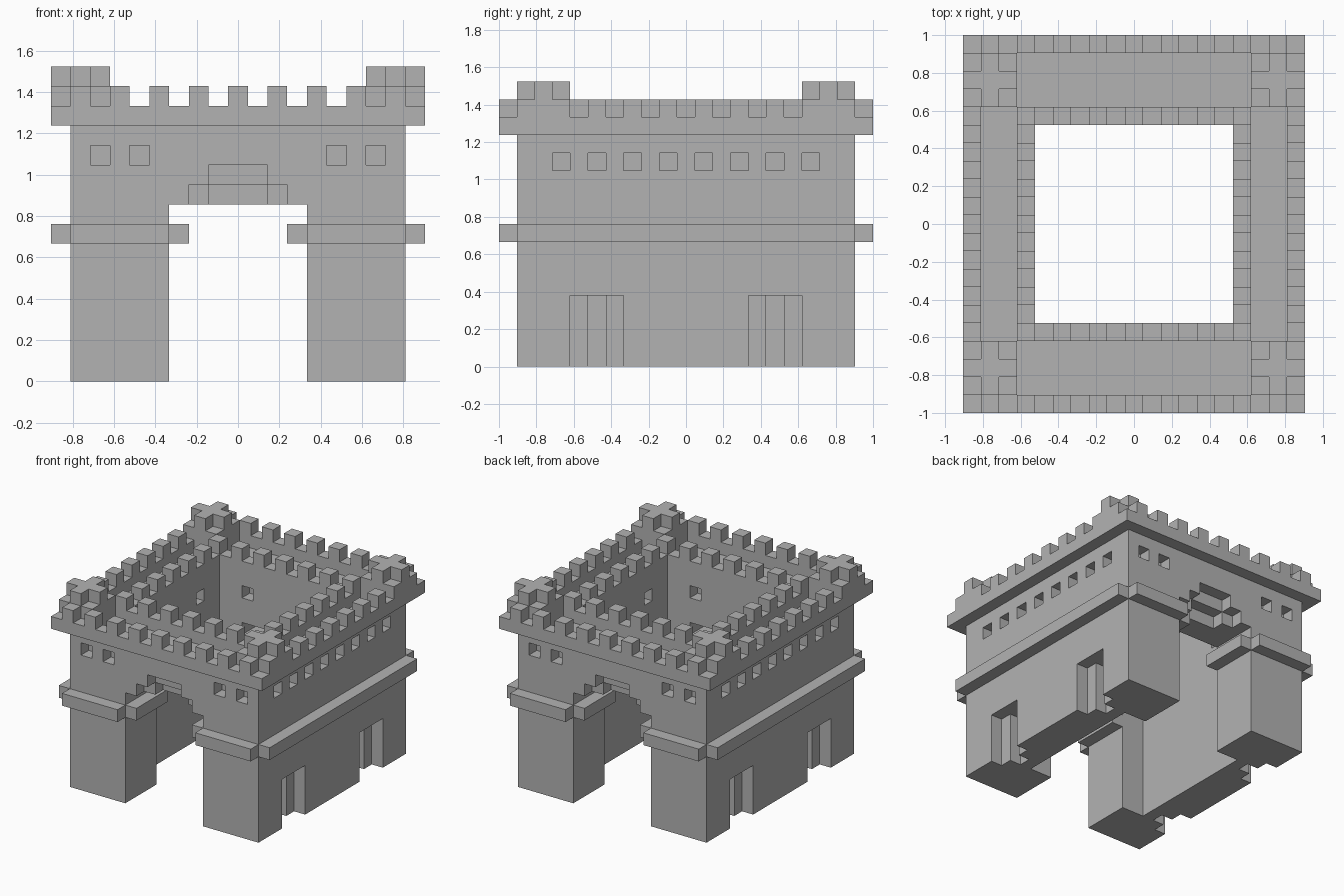
import bpy
import bmesh
from mathutils import Matrix, Vector

U = 2 / 21  # one building block

cube = bpy.data.objects.get("Cube")
if cube:
    bpy.data.objects.remove(cube, do_unlink=True)

stone = bpy.data.materials.new("grey_stone")
stone.use_nodes = True
GREY = (0.45, 0.45, 0.45, 1)
stone.diffuse_color = GREY
stone.node_tree.nodes["Principled BSDF"].inputs["Base Color"].default_value = GREY


def blocks(name, boxes):
    """One object from boxes given as (x0, x1, y0, y1, z0, z1) in blocks."""
    bm = bmesh.new()
    for x0, x1, y0, y1, z0, z1 in boxes:
        centre = Vector((x0 + x1, y0 + y1, z0 + z1)) * U / 2
        size = Matrix.Diagonal((abs(x1 - x0) * U, abs(y1 - y0) * U, (z1 - z0) * U, 1))
        bmesh.ops.create_cube(bm, size=1, matrix=Matrix.Translation(centre) @ size)
    mesh = bpy.data.meshes.new(name)
    bm.to_mesh(mesh)
    bm.free()
    mesh.materials.append(stone)
    obj = bpy.data.objects.new(name, mesh)
    bpy.context.collection.objects.link(obj)
    return obj


def cut(target, boxes):
    """Subtract boxes that do not touch one another."""
    cutter = blocks("cutter", boxes)
    cutter.hide_render = True
    mod = target.modifiers.new("cut", 'BOOLEAN')
    mod.operation = 'DIFFERENCE'
    mod.solver = 'EXACT'
    mod.object = cutter
    bpy.context.view_layer.objects.active = target
    bpy.ops.object.modifier_apply(modifier=mod.name)
    bpy.data.objects.remove(cutter, do_unlink=True)


def mirror_x(boxes):
    return boxes + [(-b[1], -b[0]) + b[2:] for b in boxes]


def mirror_y(boxes):
    return boxes + [b[:2] + (-b[3], -b[2]) + b[4:] for b in boxes]


def four(boxes):
    return mirror_y(mirror_x(boxes))


def cell(x, y, z0, z1):
    return (x - .5, x + .5, y - .5, y + .5, z0, z1)


# Walls around an open courtyard, with a gate through front and back
walls = blocks("castle_walls", [(-8.5, 8.5, -9.5, 9.5, 0, 13)])
cut(walls, [(-5.5, 5.5, -5.5, 5.5, -1, 14)])
cut(walls, [(-3.5, 3.5, -11, 11, -1, 9)])

# Shallow recesses: side niches, gate arch, outer and inner windows
shallow = four([(7.5, 10, 3.5, 6.5, -1, 4)])
shallow += mirror_y([(-2.5, 2.5, 8.5, 11, 8.5, 10)])
shallow += four([(7.5, 10, c - .5, c + .5, 11, 12) for c in (1, 3, 5, 7)])
shallow += four([(c - .5, c + .5, 8.5, 11, 11, 12) for c in (5, 7)])
shallow += four([(5, 6.5, 2.5, 3.5, 11, 12), (2.5, 3.5, 5, 6.5, 11, 12)])
cut(walls, shallow)

# Deeper middle of the niches and of the arch, then the arch's top step
cut(walls, four([(6.5, 10, 4.5, 5.5, -1, 4)])
    + mirror_y([(-1.5, 1.5, 7.5, 11, 8.5, 10)]))
cut(walls, mirror_y([(-1.5, 1.5, 8.5, 11, 9.5, 11)]))

# Belt course on the outer walls and inside the gateways
blocks("belt_course",
       mirror_x([(8.5, 9.5, -9.5, 9.5, 7, 8)])
       + four([(3.5, 8.5, 9.5, 10.5, 7, 8), (2.5, 3.5, 5.5, 9.5, 7, 8)]))

# Parapets on both sides of the wall walk
blocks("outer_parapet",
       mirror_y([(-9.5, 9.5, 9.5, 10.5, 13, 14)])
       + mirror_x([(8.5, 9.5, -9.5, 9.5, 13, 14)]))
blocks("inner_parapet",
       mirror_y([(-6.5, 6.5, 5.5, 6.5, 13, 14)])
       + mirror_x([(5.5, 6.5, -5.5, 5.5, 13, 14)]))

# Battlements on every second block
blocks("outer_battlements",
       mirror_y([cell(x, 10, 14, 15) for x in range(-8, 9, 2)])
       + mirror_x([cell(9, y, 14, 15) for y in range(-5, 6, 2)]))
blocks("inner_battlements",
       mirror_y([cell(x, 6, 14, 15) for x in range(-6, 7, 2)])
       + mirror_x([cell(6, y, 14, 15) for y in range(-4, 5, 2)]))

# Corner turrets capped with a cross
blocks("corner_turrets",
       four([(6.5, 8.5, 6.5, 9.5, 13, 14), (6.5, 9.5, 6.5, 9.5, 14, 15)]))
blocks("turret_crosses",
       four([(6.5, 9.5, 7.5, 8.5, 15, 16), cell(8, 7, 15, 16), cell(8, 9, 15, 16)]))
